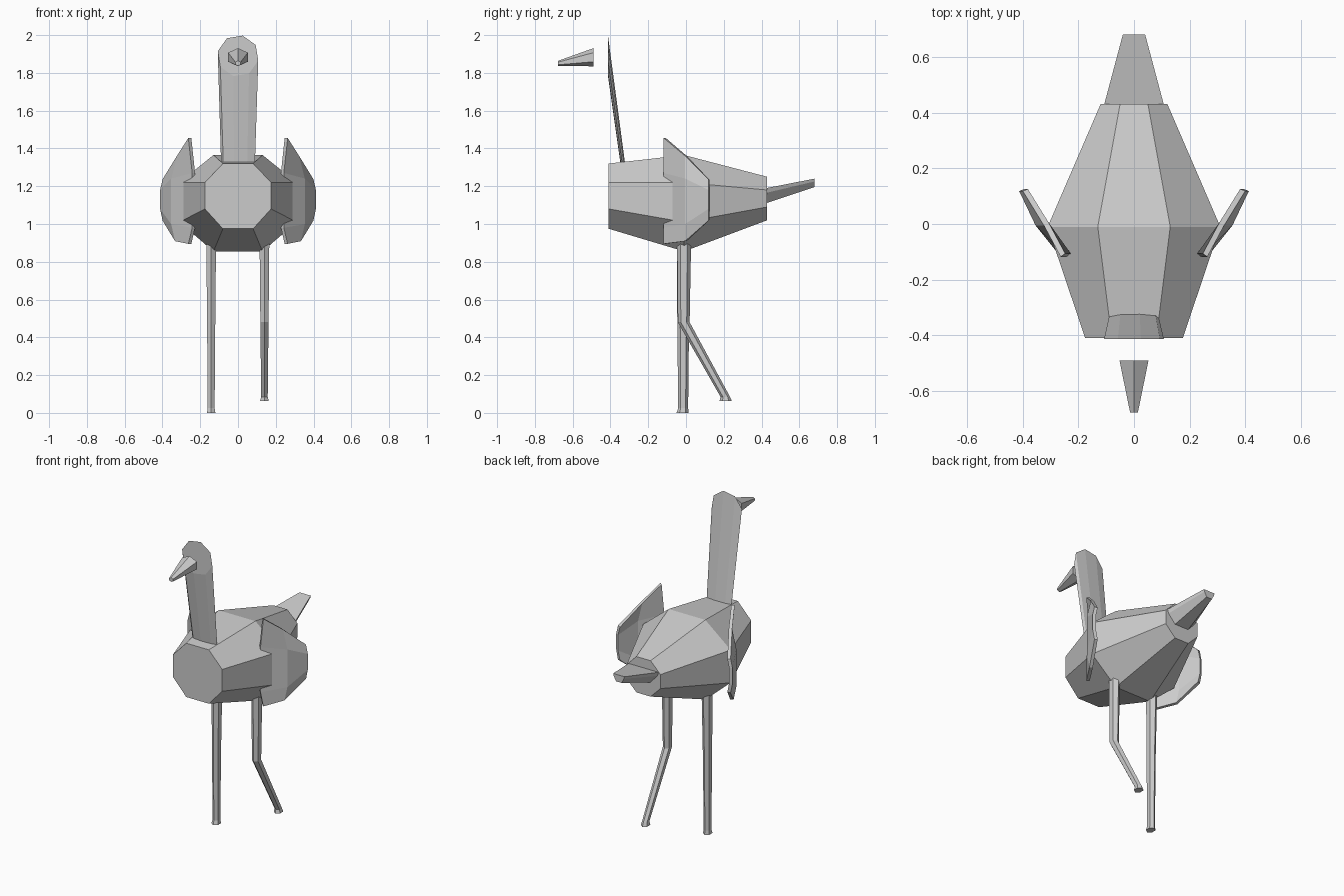
import bpy
import bmesh
from math import sin, cos, pi, radians

cube = bpy.data.objects.get("Cube")
if cube:
    bpy.data.objects.remove(cube)

grey = bpy.data.materials.new("plain grey")
grey.use_nodes = True
COLOUR = (0.6, 0.6, 0.6, 1)
grey.diffuse_color = COLOUR
grey.node_tree.nodes["Principled BSDF"].inputs["Base Color"].default_value = COLOUR


def loft(name, rings, closed=True):
    """Skin a list of matching rings; closed rings get end caps."""
    bm = bmesh.new()
    rows = [[bm.verts.new(p) for p in ring] for ring in rings]
    n = len(rows[0])
    for a, b in zip(rows, rows[1:]):
        for i in range(n if closed else n - 1):
            j = (i + 1) % n
            bm.faces.new((a[i], a[j], b[j], b[i]))
    if closed:
        bm.faces.new(rows[0])
        bm.faces.new(rows[-1])
    bmesh.ops.recalc_face_normals(bm, faces=bm.faces)
    mesh = bpy.data.meshes.new(name)
    bm.to_mesh(mesh)
    bm.free()
    mesh.materials.append(grey)
    obj = bpy.data.objects.new(name, mesh)
    bpy.context.collection.objects.link(obj)
    return obj


def angles(sides, turn=0.0):
    return [turn + 2 * pi * i / sides for i in range(sides)]


def mirrored(half, y):
    """Closed ring across x = 0 from its right half, listed top to bottom."""
    return [(x, y, z) for x, z in half] + [(-x, y, z) for x, z in reversed(half)]


# Body: chamfered eight-sided barrel
loft("body", [
    mirrored([(0.08, 1.32), (0.175, 1.22), (0.175, 1.08), (0.08, 0.975)], -0.41),
    mirrored([(0.13, 1.365), (0.31, 1.22), (0.31, 1.01), (0.13, 0.855)], -0.01),
    mirrored([(0.05, 1.25), (0.12, 1.18), (0.12, 1.09), (0.05, 1.02)], 0.43)])

# Tail: flat-topped taper rising to the back
loft("tail", [
    mirrored([(0.108, 1.19), (0.1, 1.165), (0.05, 1.11)], 0.425),
    mirrored([(0.04, 1.24), (0.036, 1.225), (0.02, 1.195)], 0.68)])

# Neck: upright disc at the head narrowing to a thin, level base
ring = angles(8, radians(32))
loft("neck", [
    [(0.11 * cos(a), -0.413, 1.89 + 0.11 * sin(a)) for a in ring],
    [(0.092 * cos(a), -0.335 + 0.0125 * sin(a), 1.322) for a in ring]])

# Beak: six-sided taper
loft("beak", [
    [(rx * cos(a), y, z + rz * sin(a)) for a in angles(6, pi / 6)]
    for y, z, rx, rz in ((-0.49, 1.883, 0.06, 0.048), (-0.677, 1.85, 0.016, 0.014))])

# Wings: bent plates flaring outwards to the back
COLUMNS = [
    (-0.112, [(0.255, 0.895), (0.235, 0.98), (0.235, 1.27), (0.255, 1.455)]),
    (0.0, [(0.325, 0.91), (0.345, 1.0), (0.345, 1.24), (0.315, 1.36)]),
    (0.122, [(0.39, 1.02), (0.403, 1.08), (0.403, 1.18), (0.39, 1.235)])]
for side, label in ((1, "left"), (-1, "right")):
    wing = loft(label + "_wing",
                [[(side * x, y, z) for x, z in col] for y, col in COLUMNS], closed=False)
    plate = wing.modifiers.new("thickness", 'SOLIDIFY')
    plate.thickness = 0.02
    plate.offset = 0


# Legs: six-sided tubes with slightly flared feet
def leg(name, x, path):
    loft(name, [[(x + r * cos(a), y + 1.25 * r * sin(a), z) for a in angles(6, pi / 6)]
                for y, z, r in path])


leg("right_leg", -0.142, [(-0.01, 0.93, 0.03), (-0.015, 0.48, 0.025),
                          (-0.015, 0.025, 0.021), (-0.018, 0, 0.026)])
leg("left_leg", 0.14, [(-0.01, 0.93, 0.03), (-0.012, 0.48, 0.025),
                       (0.208, 0.085, 0.02), (0.21, 0.063, 0.026)])
